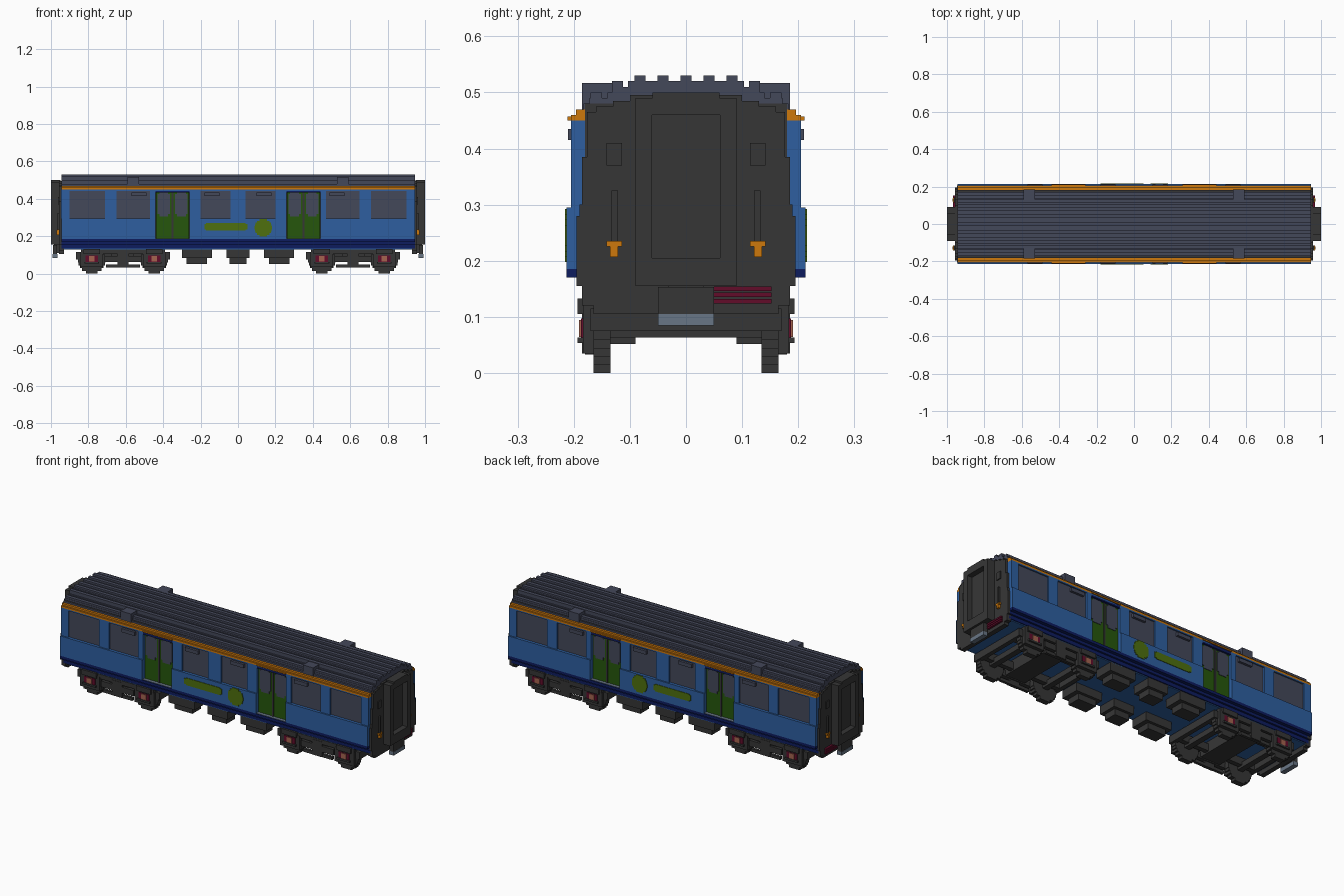
import bpy
import bmesh
from math import sqrt
from mathutils import Matrix, Vector

default = bpy.data.objects.get("Cube")
if default:
    bpy.data.objects.remove(default)


def paint(name, *rgb):
    """One flat material from 0-255 display values."""
    linear = [((c / 255 + 0.055) / 1.055) ** 2.4 if c > 10 else c / 3295 for c in rgb]
    material = bpy.data.materials.new(name)
    material.use_nodes = True
    material.diffuse_color = (*linear, 1)
    shader = material.node_tree.nodes["Principled BSDF"]
    shader.inputs["Base Color"].default_value = (*linear, 1)
    shader.inputs["Roughness"].default_value = 0.8
    return material


blue = paint("body blue", 46, 95, 160)
navy = paint("skirt navy", 13, 28, 95)
slate = paint("roof and glass slate", 68, 72, 90)
dark = paint("underframe charcoal", 54, 54, 54)
orange = paint("trim orange", 205, 120, 12)
green = paint("door green", 38, 86, 12)
lime = paint("badge lime", 78, 112, 14)
maroon = paint("fittings maroon", 98, 12, 42)
steel = paint("coupling steel", 104, 118, 134)
copper = paint("axle copper", 165, 100, 80)


def finish(name, material, bm):
    bmesh.ops.recalc_face_normals(bm, faces=bm.faces)
    mesh = bpy.data.meshes.new(name)
    bm.to_mesh(mesh)
    bm.free()
    mesh.materials.append(material)
    thing = bpy.data.objects.new(name, mesh)
    bpy.context.collection.objects.link(thing)
    return thing


def part(name, material, boxes, mirror=""):
    """Boxes as (x range, y range, z range), repeated across the named axes."""
    bm = bmesh.new()
    for sx in (1, -1) if "x" in mirror else (1,):
        for sy in (1, -1) if "y" in mirror else (1,):
            for spans in boxes:
                low, high = (Vector(corner) for corner in zip(*spans))
                flip = Vector((sx, sy, 1))
                place = Matrix.Translation((low + high) / 2 * flip)
                size = Matrix.Diagonal((*(high - low), 1))
                bmesh.ops.create_cube(bm, size=1, matrix=place @ size)
    return finish(name, material, bm)


def both(half):
    return (-half, half)


def around(centre, half):
    return (centre - half, centre + half)


def stepped_disc(x, z, radius, y, rows):
    """A blocky disc built of horizontal rows."""
    step = 2 * radius / rows
    boxes = []
    for row in range(rows):
        height = -radius + (row + 0.5) * step
        half = sqrt(radius ** 2 - height ** 2)
        boxes.append((around(x, half), y, around(z + height, step / 2)))
    return boxes


END = 0.945
full = both(END)

# Body shell and floor
part("body_core", dark, [(full, both(0.18), (0.15, 0.48))])
part("floor", blue, [(full, both(0.18), (0.13, 0.15))])
part("side_skirt", navy, [
    (full, (0.17, 0.185), (0.135, 0.155)),
    (full, (0.17, 0.195), (0.155, 0.17)),
    (full, (0.17, 0.213), (0.17, 0.185)),
], "y")

# Side walls, split by doors and windows
lower = (0.185, 0.295)
upper = (0.295, 0.45)
skin = (0.17, 0.205)
part("lower_wall_middle", blue, [(both(0.26), (0.17, 0.213), lower)], "y")
part("lower_wall_outer", blue, [((0.44, END), (0.17, 0.213), lower)], "xy")
pillars = [(0.2, 0.26), (0.44, 0.47), (0.65, 0.71), (0.9, END)]
part("window_pillars", blue, [(span, skin, upper) for span in pillars], "xy")
part("centre_pillar", blue, [(both(0.04), skin, upper)], "y")
windows = [(0.04, 0.2), (0.47, 0.65), (0.71, 0.9)]
part("windows", slate, [(span, (0.17, 0.197), upper) for span in windows], "xy")
part("window_header", blue, [(full, skin, (0.443, 0.45))], "y")
part("window_vents", slate, [
    (span, (0.19, 0.21), (0.415, 0.435)) for span in [(0.1, 0.18), (0.49, 0.57)]
], "xy")

# Sliding doors
door = 0.35
leaves = [door - 0.047, door + 0.047]
part("door_leaves", green, [(around(x, 0.042), (0.17, 0.192), (0.185, 0.435)) for x in leaves], "xy")
part("door_glass", slate, [
    box for x in leaves for box in (
        (around(x, 0.034), (0.19, 0.195), (0.32, 0.425)),
        (around(x, 0.024), (0.19, 0.195), (0.305, 0.435)))
], "xy")
part("door_frame", navy, [(around(door, 0.09), skin, (0.435, 0.45))], "xy")
part("door_centre_bar", dark, [(around(door, 0.005), (0.17, 0.196), (0.185, 0.435))], "xy")
part("door_sill", steel, [(around(door, 0.09), (0.17, 0.21), (0.18, 0.187))], "xy")

# Side badges
part("long_badge", lime, [
    ((-0.18, 0.05), (0.21, 0.216), (0.235, 0.265)),
    ((-0.17, 0.04), (0.21, 0.216), (0.23, 0.27)),
], "y")
part("round_badge", lime, stepped_disc(0.135, 0.245, 0.047, (0.21, 0.216), 10), "y")

# Cornice
part("cornice", orange, [
    (full, (0.17, 0.205), (0.45, 0.46)),
    (full, (0.17, 0.196), (0.46, 0.47)),
], "y")
part("door_rain_lip", orange, [(around(door, 0.09), (0.2, 0.211), (0.45, 0.457))], "xy")

# Stepped roof with lengthwise ribs
steps = [(0.183, 0.48), (0.172, 0.49), (0.14, 0.5), (0.125, 0.51), (0.103, 0.52)]
part("roof", slate, [(full, both(half), (0.46, top)) for half, top in steps])
ribs = [(0.041, 0.53), (0.082, 0.53), (0.122, 0.52), (0.16, 0.5)]
part("roof_ribs", slate, [(full, around(y, 0.01), (0.47, top)) for y, top in ribs], "y")
part("roof_ridge", slate, [(full, both(0.01), (0.5, 0.53))])
part("roof_vents", slate, [(around(0.56, 0.032), (0.125, 0.185), (0.47, 0.517))], "xy")

# End walls with outline narrowing upward
wall = (0.93, 0.957)
outline = [(0.195, 0.155, 0.28), (0.19, 0.28, 0.3), (0.185, 0.3, 0.385),
           (0.176, 0.385, 0.465), (0.16, 0.465, 0.475), (0.13, 0.475, 0.485), (0.1, 0.485, 0.495)]
part("end_wall", dark, [(wall, both(half), (low, high)) for half, low, high in outline], "x")
part("buffer_beam", dark, [
    (wall, both(0.185), (0.12, 0.155)),
    (wall, both(0.165), (0.105, 0.12)),
], "x")

# Gangway hoods and recessed doors
hood = (0.95, 1)
part("gangway_hood", dark, [
    (hood, both(0.09), (0.46, 0.49)),
    (hood, both(0.06), (0.49, 0.5)),
    (hood, both(0.09), (0.155, 0.205)),
], "x")
part("gangway_sides", dark, [(hood, (0.061, 0.09), (0.2, 0.465))], "xy")
part("gangway_door", dark, [((0.95, 0.97), both(0.065), (0.2, 0.465))], "x")

# End fittings
part("end_lamps", dark, [((0.95, 0.963), around(0.128, 0.014), (0.37, 0.41))], "xy")
part("end_handrails", dark, [((0.95, 0.965), around(0.127, 0.006), (0.21, 0.325))], "xy")
part("end_brackets", orange, [
    ((0.95, 0.968), around(0.128, 0.014), (0.225, 0.235)),
    ((0.95, 0.97), around(0.128, 0.007), (0.207, 0.23)),
], "xy")
part("end_hoses", maroon, [
    ((0.95, 0.968), (0.05, 0.152), around(z, 0.004)) for z in (0.128, 0.139, 0.15)
], "x")
part("coupling_block", dark, [
    ((0.94, 0.985), both(0.032), (0.11, 0.155)),
    ((0.967, 0.99), both(0.05), (0.105, 0.153)),
], "x")
part("coupling_plate", steel, [((0.965, 0.992), both(0.05), (0.085, 0.105))], "x")

# Bogies: wheels, axles, frames and axle boxes
middle = 0.615
axles = [middle - 0.167, middle + 0.167]
for x in axles:
    part("wheels", dark, stepped_disc(x, 0.073, 0.073, (0.135, 0.165), 10), "xy")
part("axle_bars", dark, [(around(x, 0.016), both(0.14), (0.063, 0.093)) for x in axles], "x")
part("bogie_transom", dark, [(around(middle, 0.06), both(0.17), (0.068, 0.135))], "x")
part("bogie_side_frames", dark, [
    (around(middle, 0.225), (0.155, 0.183), (0.105, 0.13)),
    (around(middle, 0.1), (0.16, 0.183), (0.062, 0.095)),
    (around(middle, 0.09), (0.165, 0.18), (0.033, 0.05)),
    (around(middle, 0.03), (0.165, 0.185), (0.035, 0.12)),
    (around(middle, 0.25), (0.1, 0.125), (0.075, 0.115)),
], "xy")
part("bogie_headstocks", dark, [(around(middle + s * 0.24, 0.012), both(0.17), (0.075, 0.115)) for s in (1, -1)], "x")
part("axle_boxes", dark, [
    box for x in axles for box in (
        (around(x, 0.06), (0.16, 0.184), (0.035, 0.115)),
        (around(x, 0.045), (0.16, 0.193), (0.105, 0.133)),
        (around(x, 0.04), (0.16, 0.193), (0.053, 0.063)))
], "xy")
part("axle_box_covers", maroon, [(around(x, 0.033), (0.18, 0.187), (0.062, 0.097)) for x in axles], "xy")
part("axle_caps", copper, [(around(x, 0.015), (0.18, 0.191), (0.064, 0.094)) for x in axles], "xy")

# Equipment boxes under the floor
part("equipment_boxes", dark, [
    box for x in (-0.22, 0, 0.22) for box in (
        (around(x, 0.08 if x else 0.062), (0.075, 0.18), (0.085, 0.137)),
        (around(x, 0.055 if x else 0.045), (0.09, 0.165), (0.052, 0.09)))
], "y")
